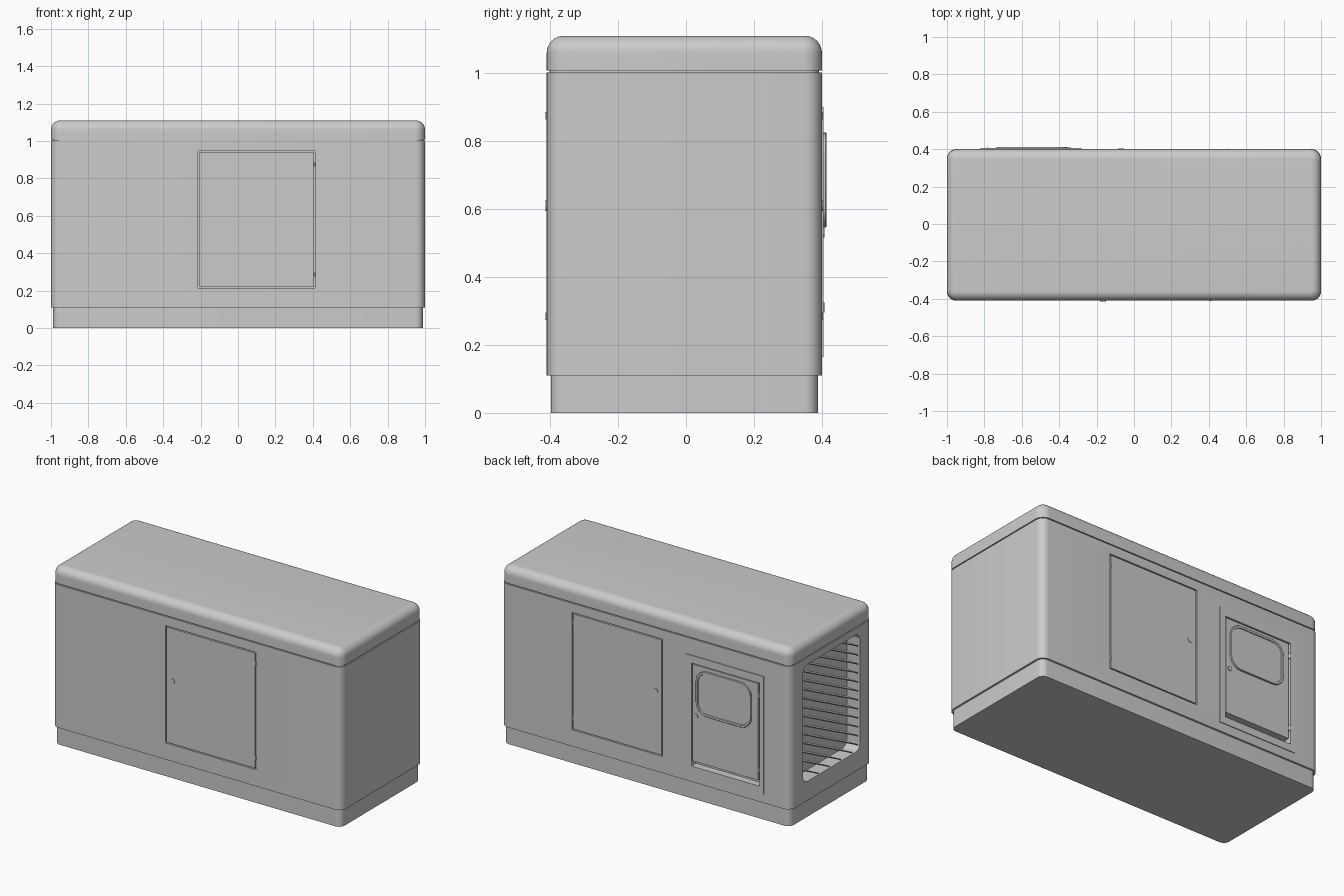
import bpy, bmesh, math
from mathutils import Vector, Matrix

if "Cube" in bpy.data.objects:
    bpy.data.objects.remove(bpy.data.objects["Cube"])

FRONT, BACK, LEFT = -0.41, 0.40, -1.0
AXES = {'x': lambda u, v, h: (h, u, v), 'y': lambda u, v, h: (u, h, v), 'z': lambda u, v, h: (u, v, h)}


def outline(u0, u1, v0, v1, r, n=8):
    """Rounded rectangle points."""
    if r <= 0:
        return [(u1, v1), (u0, v1), (u0, v0), (u1, v0)]
    pts = []
    for q, (cu, cv) in enumerate([(u1 - r, v1 - r), (u0 + r, v1 - r), (u0 + r, v0 + r), (u1 - r, v0 + r)]):
        for i in range(n + 1):
            a = math.pi / 2 * (q + i / n)
            pts.append((cu + r * math.cos(a), cv + r * math.sin(a)))
    return pts


def finish(name, bm):
    bmesh.ops.recalc_face_normals(bm, faces=bm.faces)
    me = bpy.data.meshes.new(name)
    bm.to_mesh(me)
    bm.free()
    ob = bpy.data.objects.new(name, me)
    bpy.context.collection.objects.link(ob)
    return ob


def loft(name, axis, rect, r, rings):
    """Stack rounded rectangles, each ring given as (inset, height)."""
    bm = bmesh.new()
    loops = []
    for d, h in rings:
        u0, u1, v0, v1 = rect
        rr = max(r - d, 0.001) if r > 0 else 0
        pts = outline(u0 + d, u1 - d, v0 + d, v1 - d, rr)
        loops.append([bm.verts.new(AXES[axis](u, v, h)) for u, v in pts])
    for a, b in zip(loops, loops[1:]):
        for i in range(len(a)):
            j = (i + 1) % len(a)
            bm.faces.new((a[i], a[j], b[j], b[i]))
    bm.faces.new(loops[0])
    bm.faces.new(loops[-1])
    return finish(name, bm)


def activate(ob):
    bpy.ops.object.select_all(action='DESELECT')
    ob.select_set(True)
    bpy.context.view_layer.objects.active = ob


def cut(ob, cutter):
    cutter.hide_render = True
    activate(ob)
    m = ob.modifiers.new("cut", 'BOOLEAN')
    m.operation, m.solver, m.object = 'DIFFERENCE', 'EXACT', cutter
    bpy.ops.object.modifier_apply(modifier=m.name)


def cylinder(name, loc, r, depth, axis):
    bm = bmesh.new()
    rot = Matrix.Rotation(math.pi / 2, 4, 'X') if axis == 'y' else Matrix()
    bmesh.ops.create_cone(bm, cap_ends=True, segments=20, radius1=r, radius2=r, depth=depth,
                          matrix=Matrix.Translation(loc) @ rot)
    return finish(name, bm)


# Base, body and rounded roof
shell = (-1, 1, FRONT, BACK)
base = loft("base", 'z', shell, 0.05, [(0.012, 0), (0.012, 0.112)])
body = loft("body", 'z', shell, 0.05, [(0, 0.11), (0, 1.002)])
seam = loft("roof_seam", 'z', shell, 0.05, [(0.008, 1.002), (0.008, 1.008)])
arc = [(0.05 * (1 - math.cos(t)), 1.06 + 0.05 * math.sin(t)) for t in [math.pi / 2 * i / 10 for i in range(11)]]
roof = loft("roof", 'z', shell, 0.055, [(0, 1.008)] + arc)

cutters = []


def access_door(name, x0, x1, face, side, knob_x, hinge_x):
    """Flush door set in a shallow pocket, with lock and hinges."""
    z0, z1, g = 0.213, 0.945, 0.007
    pocket = loft(name + "_cutter", 'y', (x0, x1, z0, z1), 0, [(0, face - side * 0.015), (0, face + side * 0.03)])
    cut(body, pocket)
    cutters.append(pocket)
    loft(name, 'y', (x0 + g, x1 - g, z0 + g, z1 - g), 0, [(0, face - side * 0.015), (0, face)])
    cylinder(name + "_lock", (knob_x, face, 0.61), 0.016, 0.007, 'y')
    for i, z in enumerate((0.875, 0.285)):
        cylinder(f"{name}_hinge_{i + 1}", (hinge_x, face - side * 0.002, z), 0.005, 0.022, 'z')


access_door("front_door", -0.213, 0.413, FRONT, -1, -0.165, 0.409)
access_door("back_door", -0.118, 0.508, BACK, 1, -0.07, 0.504)

# Control panel frame and opening on the back
frame = loft("panel_frame", 'y', (-0.82, -0.28, 0.165, 0.9), 0, [(0, BACK - 0.001), (0, 0.405)])
opening = loft("panel_cutter", 'y', (-0.79, -0.32, 0.21, 0.852), 0, [(0, 0.36), (0, 0.45)])
cut(body, opening)
cut(frame, opening)
cutters.append(opening)

# Panel door, window, lock and hinges
loft("panel_door", 'y', (-0.777, -0.325, 0.243, 0.846), 0, [(0, 0.362), (0, 0.402)])
loft("panel_window", 'y', (-0.735, -0.355, 0.545, 0.825), 0.075,
     [(0, 0.401), (0, 0.411), (0.002, 0.413), (0.014, 0.413), (0.016, 0.408)])
cylinder("panel_lock", (-0.352, 0.404, 0.53), 0.014, 0.008, 'y')
for i, z in enumerate((0.77, 0.31)):
    cylinder(f"panel_hinge_{i + 1}", (-0.783, 0.402, z), 0.006, 0.03, 'z')

# Louvred vent recess on the left end
vy0, vy1, vz0, vz1 = -0.285, 0.275, 0.23, 0.96
vent = loft("vent_cutter", 'x', (vy0, vy1, vz0, vz1), 0.045, [(0, -1.05), (0, LEFT + 0.09)])
cut(body, vent)
cutters.append(vent)

# Slanted slats, clipped to the vent opening
slope, pitch, k = 0.5, 0.056, 0
c = vz0 - 0.11
while c < vz1 + 0.14:
    ya = max(vy0, (vz0 - c) / slope)
    yb = min(vy1, (vz1 - c) / slope)
    if yb - ya > 0.08:
        ya, yb = ya + 0.008, yb - 0.008
        k += 1
        bm = bmesh.new()
        za, zb = c + slope * ya, c + slope * yb
        ends = [[bm.verts.new((x, y, z + dz)) for x, dz in
                 ((-0.994, -0.003), (-0.994, 0.003), (-0.912, 0.003), (-0.912, -0.003))]
                for y, z in ((ya, za), (yb, zb))]
        for i in range(4):
            j = (i + 1) % 4
            bm.faces.new((ends[0][i], ends[0][j], ends[1][j], ends[1][i]))
        bm.faces.new(ends[0])
        bm.faces.new(ends[1])
        finish(f"vent_slat_{k}", bm)
    c += pitch

# Clean up helpers and shade
for ob in cutters:
    bpy.data.objects.remove(ob)
for ob in list(bpy.context.collection.objects):
    activate(ob)
    bpy.ops.object.shade_smooth_by_angle(angle=math.radians(30))
